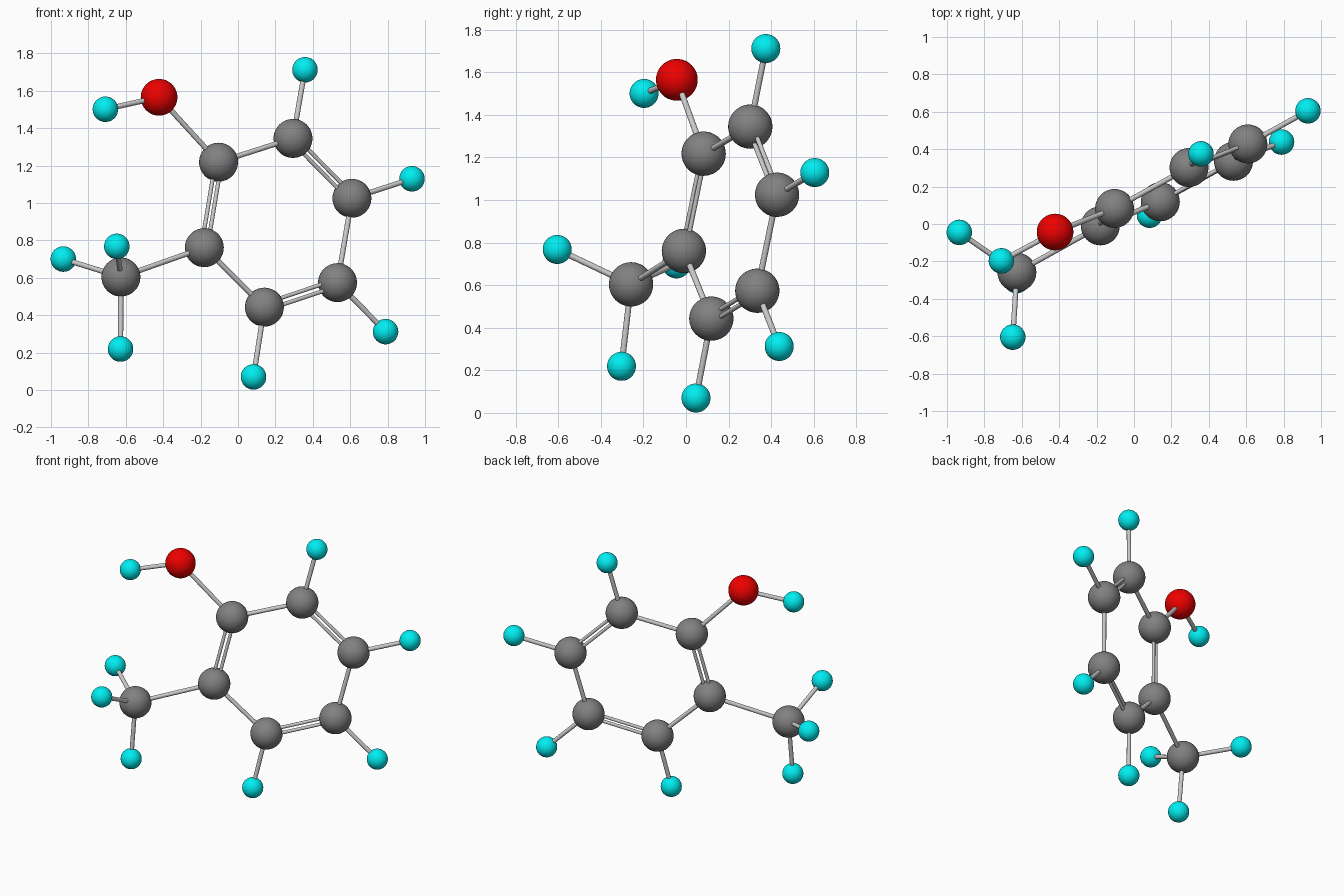
import bpy
from mathutils import Vector

if "Cube" in bpy.data.objects:
    bpy.data.objects.remove(bpy.data.objects["Cube"])


def material(name, rgb):
    m = bpy.data.materials.new(name)
    m.diffuse_color = (*rgb, 1)
    m.use_nodes = True
    m.node_tree.nodes["Principled BSDF"].inputs["Base Color"].default_value = m.diffuse_color
    return m


# element: (radius, material)
KINDS = {
    "carbon": (0.104, material("dark_grey", (0.22, 0.22, 0.22))),
    "oxygen": (0.098, material("red", (0.85, 0.0, 0.0))),
    "hydrogen": (0.068, material("cyan", (0.0, 0.85, 0.88))),
}

# atom: (element, position)
ATOMS = {
    "ring_carbon_1": ("carbon", (-0.104, 0.083, 1.218)),
    "ring_carbon_2": ("carbon", (-0.180, -0.010, 0.761)),
    "ring_carbon_3": ("carbon", (0.141, 0.119, 0.443)),
    "ring_carbon_4": ("carbon", (0.532, 0.335, 0.574)),
    "ring_carbon_5": ("carbon", (0.609, 0.428, 1.025)),
    "ring_carbon_6": ("carbon", (0.294, 0.302, 1.345)),
    "methyl_carbon": ("carbon", (-0.626, -0.258, 0.604)),
    "oxygen": ("oxygen", (-0.422, -0.043, 1.565)),
    "hydroxyl_hydrogen": ("hydrogen", (-0.709, -0.197, 1.501)),
    "ring_hydrogen_3": ("hydrogen", (0.083, 0.047, 0.070)),
    "ring_hydrogen_4": ("hydrogen", (0.789, 0.438, 0.312)),
    "ring_hydrogen_5": ("hydrogen", (0.930, 0.605, 1.129)),
    "ring_hydrogen_6": ("hydrogen", (0.358, 0.375, 1.712)),
    "methyl_hydrogen_a": ("hydrogen", (-0.934, -0.045, 0.700)),
    "methyl_hydrogen_b": ("hydrogen", (-0.648, -0.605, 0.768)),
    "methyl_hydrogen_c": ("hydrogen", (-0.628, -0.303, 0.219)),
}
POS = {name: Vector(p) for name, (_, p) in ATOMS.items()}
RING = [f"ring_carbon_{i}" for i in range(1, 7)]
CENTRE = sum((POS[n] for n in RING), Vector()) / 6


def rod(name, a, b, radius):
    d = b - a
    bpy.ops.mesh.primitive_cylinder_add(vertices=20, radius=radius, depth=d.length,
                                        location=(a + b) / 2,
                                        rotation=d.to_track_quat('Z', 'Y').to_euler())
    bpy.context.object.name = name
    bpy.ops.object.shade_smooth_by_angle()


def bond(p, q, double=False):
    a, b = POS[p], POS[q]
    name = f"bond_{p}_to_{q}"
    if not double:
        rod(name, a, b, 0.014)
        return
    # paired rods lie side by side in the plane of the ring
    axis = (b - a).normalized()
    out = (a + b) / 2 - CENTRE
    out = (out - axis * out.dot(axis)).normalized()
    for label, s in (("inner", -0.018), ("outer", 0.018)):
        rod(f"{name}_{label}", a + out * s, b + out * s, 0.011)


# Atoms
for name, (kind, p) in ATOMS.items():
    radius, mat = KINDS[kind]
    bpy.ops.mesh.primitive_uv_sphere_add(segments=40, ring_count=24, radius=radius, location=p)
    ob = bpy.context.object
    ob.name = name
    ob.data.materials.append(mat)
    bpy.ops.object.shade_smooth()

# Ring bonds, alternating double and single
for i in range(6):
    bond(RING[i], RING[(i + 1) % 6], double=i % 2 == 0)

# Side bonds
bond("ring_carbon_1", "oxygen")
bond("oxygen", "hydroxyl_hydrogen")
bond("ring_carbon_2", "methyl_carbon")
for i in range(3, 7):
    bond(f"ring_carbon_{i}", f"ring_hydrogen_{i}")
for c in "abc":
    bond("methyl_carbon", f"methyl_hydrogen_{c}")
